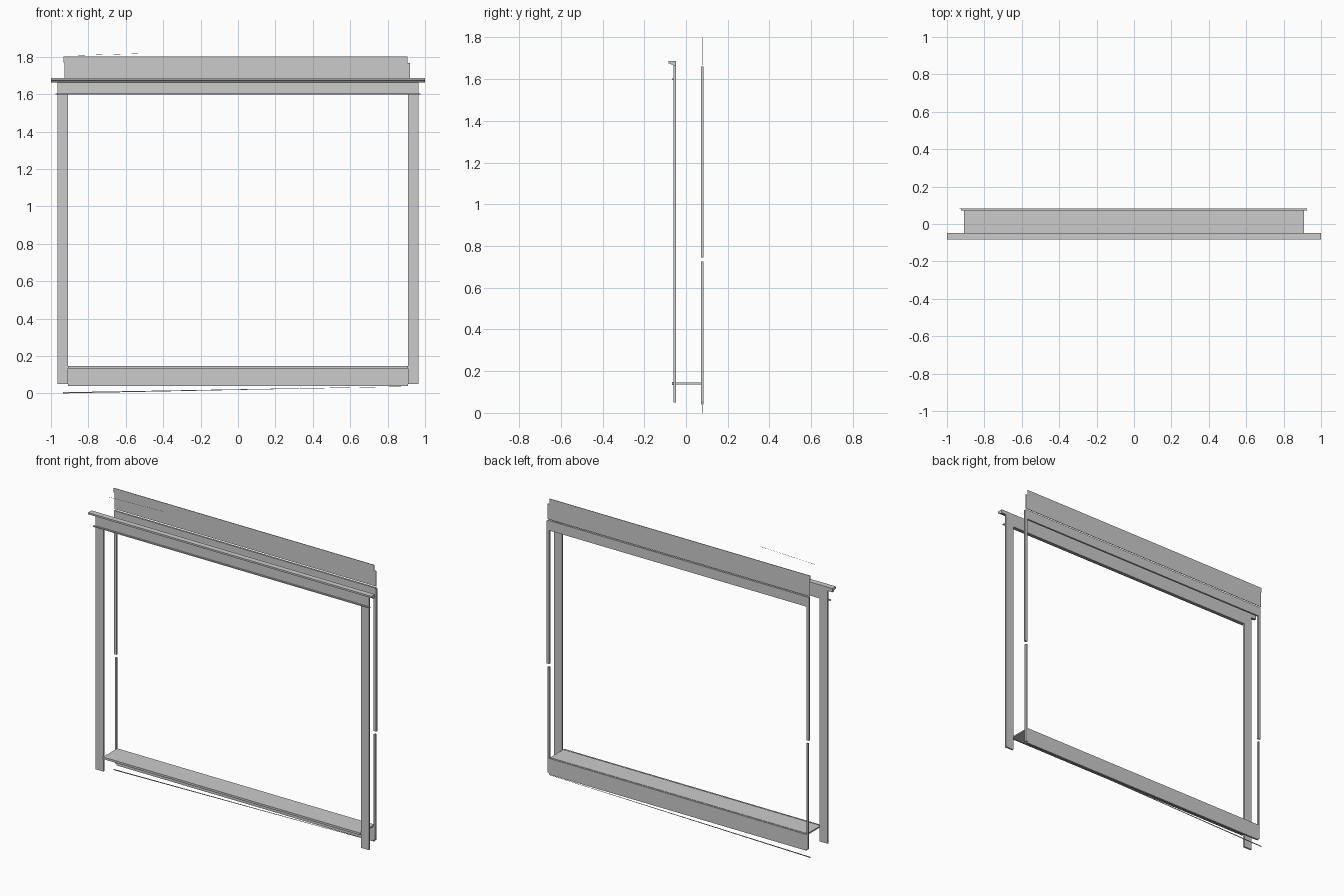
import bpy
import bmesh

cube = bpy.data.objects.get("Cube")
if cube:
    bpy.data.objects.remove(cube, do_unlink=True)

# Single painted colour
grey = bpy.data.materials.new("light_grey_paint")
grey.use_nodes = True
grey.diffuse_color = (0.6, 0.6, 0.6, 1)
grey.node_tree.nodes["Principled BSDF"].inputs["Base Color"].default_value = grey.diffuse_color


def extrude(name, points, offset):
    """Closed outline extruded along a vector, one flat-shaded solid."""
    bm = bmesh.new()
    face = bm.faces.new([bm.verts.new(p) for p in points])
    new = bmesh.ops.extrude_face_region(bm, geom=[face])["geom"]
    moved = [v for v in new if isinstance(v, bmesh.types.BMVert)]
    bmesh.ops.translate(bm, verts=moved, vec=offset)
    bmesh.ops.recalc_face_normals(bm, faces=bm.faces)
    mesh = bpy.data.meshes.new(name)
    bm.to_mesh(mesh)
    bm.free()
    mesh.materials.append(grey)
    obj = bpy.data.objects.new(name, mesh)
    bpy.context.collection.objects.link(obj)


def panel(name, outline, y0, y1):
    """Board with an outline in x and z."""
    extrude(name, [(x, y0, z) for x, z in outline], (0, y1 - y0, 0))


def moulding(name, profile, x0, x1):
    """Moulding with a profile in y and z, run along x."""
    extrude(name, [(x0, y, z) for y, z in profile], (x1 - x0, 0, 0))


def board(name, x0, x1, y0, y1, z0, z1):
    panel(name, [(x0, z0), (x1, z0), (x1, z1), (x0, z1)], y0, y1)


FRONT = (-0.059, -0.048)
BACK = (0.071, 0.083)
OPEN = 0.908

# Front casing: two legs and a head
for side, s in (("left", 1), ("right", -1)):
    x0, x1 = sorted((s * OPEN, s * 0.966))
    board(f"front_casing_{side}", x0, x1, *FRONT, 0.05, 1.6)
board("front_head_casing", -0.966, 0.966, *FRONT, 1.6, 1.665)

# Thin bead under the head, and the cornice above it
board("head_bead", -0.975, 0.975, -0.068, FRONT[0], 1.597, 1.604)
moulding("cornice", [(-0.083, 1.687), (-0.048, 1.687), (-0.048, 1.663),
                     (-0.06, 1.663), (-0.065, 1.669), (-0.083, 1.676)], -1, 1)

# Sill with a slightly thicker nose
moulding("sill", [(-0.068, 0.134), (-0.068, 0.147), (-0.06, 0.147), (-0.06, 0.145),
                  (0.073, 0.145), (0.073, 0.136), (-0.06, 0.136), (-0.06, 0.134)],
         -OPEN, OPEN)

# Back frame: narrow stiles in two lengths with a small joint
for side, s in (("left", 1), ("right", -1)):
    for part, z0, z1, out in (("lower", 0.05, 0.725, 0.919), ("upper", 0.745, 1.655, 0.925)):
        x0, x1 = sorted((s * OPEN, s * out))
        board(f"back_stile_{side}_{part}", x0, x1, *BACK, z0, z1)
board("back_head", -0.925, 0.918, *BACK, 1.597, 1.66)
board("back_apron", -OPEN, OPEN, *BACK, 0.04, 0.143)

# Tall thin fascia above the back head, notched at its ends
panel("back_fascia", [(-0.928, 1.667), (0.919, 1.667), (0.919, 1.765), (0.905, 1.765),
                      (0.905, 1.8), (-0.933, 1.8), (-0.933, 1.77), (-0.928, 1.77)],
      0.079, 0.082)

# Fine slivers of trim below the apron and above the cornice
panel("lower_trim_sliver", [(-0.935, 0.0), (0.905, 0.036), (0.905, 0.037), (-0.935, 0.006)],
      0.079, 0.081)
panel("upper_trim_sliver", [(-0.88, 1.806), (-0.49, 1.817), (-0.49, 1.818), (-0.88, 1.807)],
      -0.051, -0.05)
